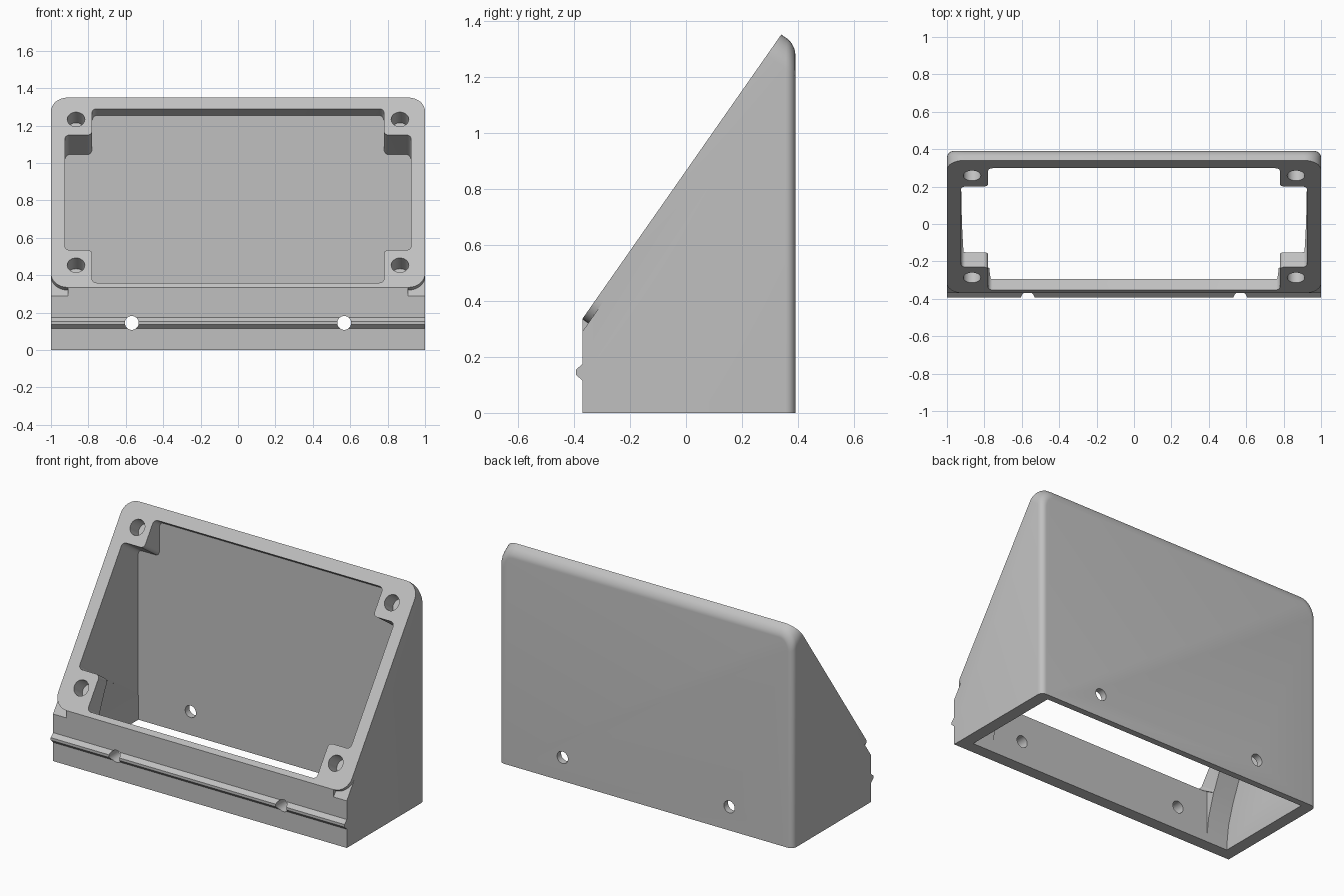
import bpy
import bmesh
import math
from mathutils import Vector

old = bpy.data.objects.get("Cube")
if old:
    bpy.data.objects.remove(old)

grey = bpy.data.materials.new("light_grey")
grey.use_nodes = True
colour = (0.53, 0.53, 0.53, 1)
grey.diffuse_color = colour
grey.node_tree.nodes["Principled BSDF"].inputs["Base Color"].default_value = colour

# Sloped face frame: origin on its lower edge, slope direction, outward normal
ORIGIN = Vector((0, -0.37, 0.335))
SLOPE = Vector((0, 0.71, 1.015))
LENGTH = SLOPE.length
SLOPE.normalize()
NORMAL = Vector((0, -SLOPE.z, SLOPE.y))
BACK = 0.35


def on_face(x, s, height=0):
    return ORIGIN + Vector((x, 0, 0)) + SLOPE * s + NORMAL * height


def make_solid(name, start, end):
    """Closed solid joining two matching outlines."""
    bm = bmesh.new()
    a = [bm.verts.new(p) for p in start]
    b = [bm.verts.new(p) for p in end]
    bm.faces.new(a)
    bm.faces.new(b[::-1])
    for i in range(len(a)):
        j = (i + 1) % len(a)
        bm.faces.new((a[j], a[i], b[i], b[j]))
    bmesh.ops.recalc_face_normals(bm, faces=bm.faces)
    mesh = bpy.data.meshes.new(name)
    bm.to_mesh(mesh)
    bm.free()
    obj = bpy.data.objects.new(name, mesh)
    bpy.context.collection.objects.link(obj)
    return obj


def side_solid(name, profile, x0, x1):
    return make_solid(name, [(x0, y, z) for y, z in profile],
                      [(x1, y, z) for y, z in profile])


def face_solid(name, outline, top, bottom):
    return make_solid(name, [on_face(x, s, top) for x, s in outline],
                      [on_face(x, s, bottom) for x, s in outline])


def circle(cx, cy, r, n=32):
    return [(cx + r * math.cos(2 * math.pi * i / n),
             cy + r * math.sin(2 * math.pi * i / n)) for i in range(n)]


def rounded(points, radius, steps=6):
    """Round each right-angled corner of an outline."""
    result = []
    for i, p in enumerate(points):
        p = Vector(p)
        u = (Vector(points[i - 1]) - p).normalized() * radius
        v = (Vector(points[(i + 1) % len(points)]) - p).normalized() * radius
        for k in range(steps + 1):
            t = k / steps * math.pi / 2
            result.append(tuple(p + u * (1 - math.sin(t)) + v * (1 - math.cos(t))))
    return result


def cut(target, cutter):
    cutter.hide_render = True
    mod = target.modifiers.new("cut", "BOOLEAN")
    mod.operation = "DIFFERENCE"
    mod.solver = "EXACT"
    mod.object = cutter
    bpy.context.view_layer.objects.active = target
    bpy.ops.object.modifier_apply(modifier=mod.name)
    bpy.data.objects.remove(cutter)


# Wedge body with a ridge along the front
body = side_solid("enclosure_body", [
    (-0.37, 0), (0.39, 0), (0.39, 1.315), (0.34, 1.35), (-0.37, 0.335),
    (-0.37, 0.175), (-0.393, 0.153), (-0.393, 0.137), (-0.37, 0.115)], -1, 1)
bm = bmesh.new()
bm.from_mesh(body.data)
corners = [e for e in bm.edges if all(v.co.z > 1.3 for v in e.verts)
           and abs(e.verts[0].co.x - e.verts[1].co.x) < 0.01]
bmesh.ops.bevel(bm, geom=corners, offset=0.09, segments=8, profile=0.5, affect="EDGES")
rear = [e for e in bm.edges if all(v.co.y > 0.389 for v in e.verts)
        and max(v.co.z for v in e.verts) > 0.01]
bmesh.ops.bevel(bm, geom=rear, offset=0.035, segments=6, profile=0.5, affect="EDGES")
bm.to_mesh(body.data)
bm.free()

# Rounded lower corners of the sloped face
for side in (-1, 1):
    arc = [(0.91 + 0.09 * math.sin(t * math.pi / 16),
            0.09 - 0.09 * math.cos(t * math.pi / 16)) for t in range(9)]
    outline = [(0.91, -0.06)] + arc + [(1.05, 0.09), (1.05, -0.06)]
    cut(body, face_solid("corner_cutter", [(side * x, s) for x, s in outline], 0.05, -0.026))

# Opening that leaves four corner posts, running back to the rear wall
px, ox, low, high, post = 0.78, 0.925, 0.03, LENGTH - 0.073, 0.244
half = [(px, low), (px, post), (ox, post), (ox, LENGTH - post),
        (px, LENGTH - post), (px, high)]
opening = rounded(half + [(-x, s) for x, s in reversed(half)], 0.025)
front = [on_face(x, s, 0.1) for x, s in opening]
end = [p + NORMAL * ((BACK - p.y) / NORMAL.y) for p in front]
cut(body, make_solid("opening_cutter", front, end))

# Hollow base, with curved supports left below the lower posts
cut(body, side_solid("base_cutter", [
    (-0.295, -0.1), (BACK, -0.1), (BACK, 0.16), (-0.15, 0.482), (-0.19, 0.4),
    (-0.24, 0.28), (-0.28, 0.15), (-0.295, 0.03)], -0.924, 0.924))
cut(body, side_solid("middle_cutter", [
    (-0.295, -0.1), (0.3, -0.1), (0.1, 0.1), (-0.295, 0.322)], -0.779, 0.779))

# Screw holes in the posts, and mounting holes through front and back walls
for side in (-1, 1):
    for s in (0.145, LENGTH - 0.142):
        cut(body, face_solid("screw_cutter", circle(side * 0.866, s, 0.047), 0.05, -0.1))
    ring = circle(side * 0.568, 0.145, 0.037)
    cut(body, make_solid("mount_cutter", [(x, -0.6, z) for x, z in ring],
                         [(x, 0.6, z) for x, z in ring]))

body.data.materials.clear()
body.data.materials.append(grey)
for poly in body.data.polygons:
    poly.material_index = 0
bpy.ops.object.select_all(action="DESELECT")
body.select_set(True)
bpy.context.view_layer.objects.active = body
bpy.ops.object.shade_smooth_by_angle(angle=math.radians(30))
